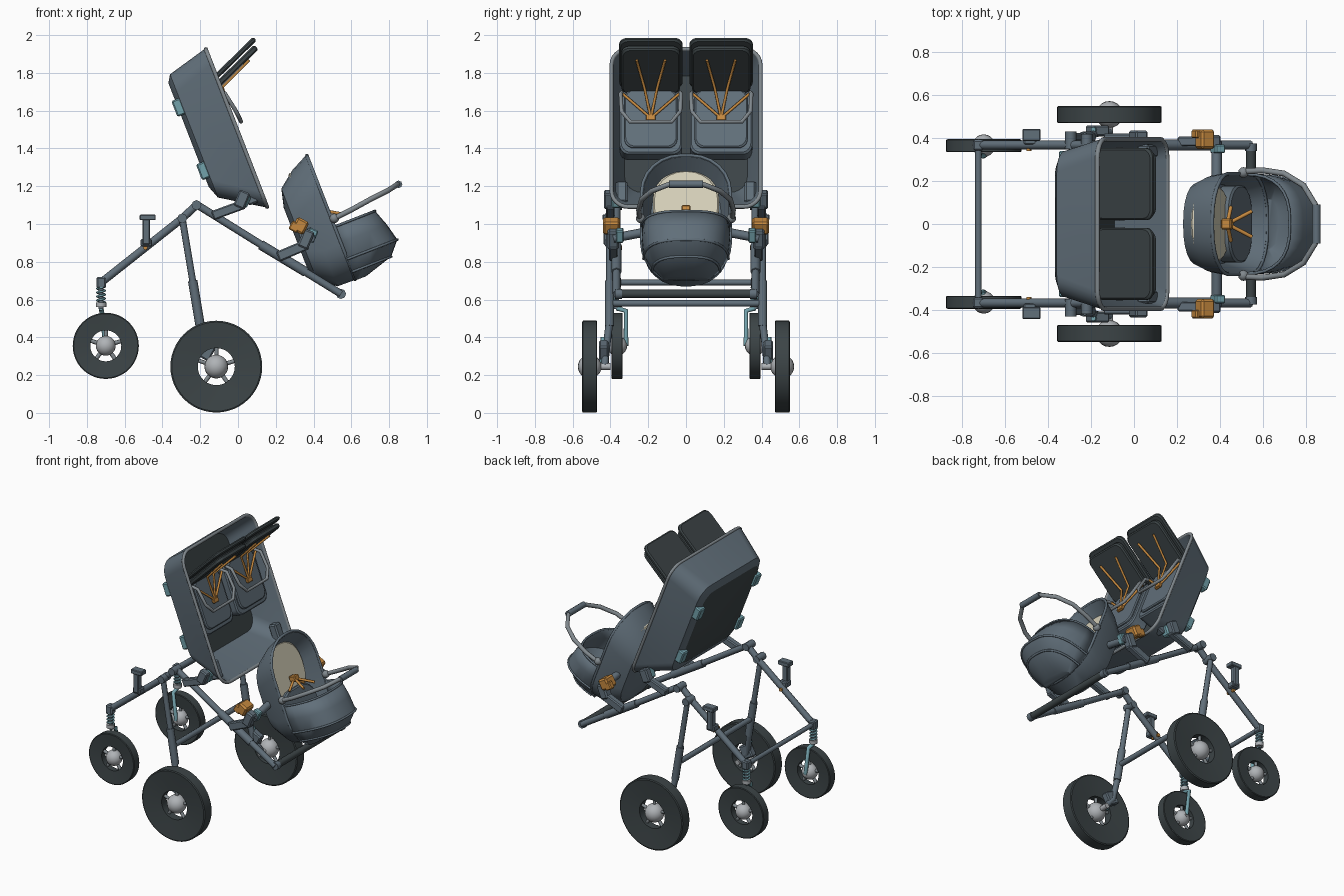
import bpy, bmesh, math
from mathutils import Matrix, Vector

old = bpy.data.objects.get("Cube")
if old:
    bpy.data.objects.remove(old, do_unlink=True)


def material(name, rgb):
    m = bpy.data.materials.new(name)
    m.use_nodes = True
    m.diffuse_color = (*rgb, 1)
    m.node_tree.nodes["Principled BSDF"].inputs["Base Color"].default_value = (*rgb, 1)
    return m


SLATE = material("slate", (0.12, 0.16, 0.195))
DARK = material("charcoal", (0.045, 0.058, 0.062))
METAL = material("light_metal", (0.43, 0.45, 0.47))
GREY = material("mid_grey", (0.22, 0.25, 0.27))
CREAM = material("cream", (0.66, 0.62, 0.48))
ORANGE = material("orange", (0.56, 0.25, 0.05))
TEAL = material("teal", (0.17, 0.36, 0.41))


def finish(name, bm, mats, matrix=Matrix(), smooth=True):
    bmesh.ops.recalc_face_normals(bm, faces=bm.faces)
    me = bpy.data.meshes.new(name)
    bm.to_mesh(me)
    bm.free()
    for m in mats:
        me.materials.append(m)
    ob = bpy.data.objects.new(name, me)
    bpy.context.collection.objects.link(ob)
    ob.matrix_world = matrix
    if smooth:
        bpy.ops.object.select_all(action='DESELECT')
        ob.select_set(True)
        bpy.context.view_layer.objects.active = ob
        bpy.ops.object.shade_smooth_by_angle(angle=math.radians(32))
    return ob


def tube(name, pts, r, mat, closed=False, res=2):
    cu = bpy.data.curves.new(name, 'CURVE')
    cu.dimensions = '3D'
    cu.bevel_depth, cu.bevel_resolution, cu.use_fill_caps = r, res, True
    sp = cu.splines.new('POLY')
    sp.points.add(len(pts) - 1)
    for p, q in zip(sp.points, pts):
        p.co = (*q, 1)
    sp.use_cyclic_u = closed
    cu.materials.append(mat)
    ob = bpy.data.objects.new(name, cu)
    bpy.context.collection.objects.link(ob)
    return ob


def box(name, pos, size, mat, tilt=0.0):
    bm = bmesh.new()
    bmesh.ops.create_cube(bm, size=1, matrix=Matrix.Diagonal((*size, 1)))
    bmesh.ops.bevel(bm, geom=bm.edges[:], offset=min(size) * 0.15, segments=1, affect='EDGES')
    return finish(name, bm, [mat], Matrix.Translation(pos) @ Matrix.Rotation(tilt, 4, 'Y'), False)


def rounded(a0, a1, w, r, z, n=6):
    """Rounded rectangle from a0 to a1 along x and w wide along y."""
    pts = []
    for k, (sx, sy) in enumerate(((1, 1), (-1, 1), (-1, -1), (1, -1))):
        cx = (a1 - r) if sx > 0 else (a0 + r)
        for i in range(n + 1):
            t = math.pi / 2 * (k + i / n)
            pts.append(Vector((cx + r * math.cos(t), sy * (w / 2 - r) + r * math.sin(t), z)))
    return pts


def loft(name, rings, mats, matrix, caps=(True, True), cap_mat=0):
    bm = bmesh.new()
    loops = [[bm.verts.new(p) for p in ring] for ring in rings]
    n = len(loops[0])
    for a, b in zip(loops, loops[1:]):
        for i in range(n):
            bm.faces.new((a[i], a[(i + 1) % n], b[(i + 1) % n], b[i]))
    for use, ring in zip(caps, (loops[0], loops[-1])):
        if use:
            bm.faces.new(ring).material_index = cap_mat
    return finish(name, bm, mats, matrix)


def plate(name, matrix, a0, a1, w, r, z0, z1, mat):
    e = min(0.008, (z1 - z0) / 3)
    return loft(name, [rounded(a0 + e, a1 - e, w - 2 * e, r, z0), rounded(a0, a1, w, r, z0 + e),
                       rounded(a0, a1, w, r, z1 - e), rounded(a0 + e, a1 - e, w - 2 * e, r, z1)],
                [mat], matrix)


def wheel(name, x, y, z, R, w, hole):
    # tyre with shallow dished sides
    prof = [(hole, -w * .7), (R * .9, -w * .95), (R * .97, -w), (R, -w * .9),
            (R, w * .9), (R * .97, w), (R * .9, w * .95), (hole, w * .7)]
    n = 48
    rings = [[Vector((r * math.cos(2 * math.pi * i / n), h, r * math.sin(2 * math.pi * i / n)))
              for i in range(n)] for r, h in prof + prof[:1]]
    ob = loft(name + "_tyre", rings, [DARK], Matrix.Translation((x, y, z)), (False, False))
    bm = bmesh.new()
    bmesh.ops.create_uvsphere(bm, u_segments=20, v_segments=12, radius=hole * .64)
    finish(name + "_hub", bm, [METAL], Matrix.Translation((x, y, z)))
    for k in range(5):
        t = 2 * math.pi * k / 5 + 0.3
        c, s = math.cos(t) * hole, math.sin(t) * hole
        tube(name + "_spoke", [(x + c * .5, y, z + s * .5), (x + c * 1.05, y, z + s * 1.05)], 0.011, GREY)


TILT = 1.2
BOX = Matrix.Translation((-0.172, 0, 1.93)) @ Matrix.Rotation(TILT, 4, 'Y')
COT = Matrix.Translation((0.363, 0, 1.368)) @ Matrix.Rotation(TILT, 4, 'Y')

# large twin-seat tub
loft("tub", [rounded(.10, .69, .60, .08, -.25), rounded(.06, .76, .68, .10, -.225),
             rounded(0, .905, .80, .09, 0), rounded(.015, .89, .77, .08, 0),
             rounded(.08, .74, .65, .09, -.2)], [SLATE, DARK], BOX, cap_mat=1)
tube("tub_rim", [BOX @ p for p in rounded(.005, .90, .79, .09, .0)], 0.011, GREY, True)

# twin seats with backrests, harnesses and bumper bars
for s in (1, -1):
    S = BOX @ Matrix.Translation((0, s * .186, 0))
    plate("seat_base", S, .2, .58, .33, .05, -.15, -.045, SLATE)
    plate("seat_cushion", S, .22, .55, .28, .05, -.05, -.03, SLATE)
    B = Matrix.Translation((-0.17, s * .186, 1.715)) @ Matrix.Rotation(-.775, 4, 'Y')
    plate("backrest_shell", B, 0, .372, .335, .045, -.005, .022, DARK)
    plate("backrest_pad", B, 0, .345, .31, .045, -.045, -.012, DARK)
    buckle = S @ Vector((.39, 0, -.015))
    for t in (1, -1):
        tube("shoulder_strap", [B @ Vector((.27, t * .075, -.052)), B @ Vector((.07, t * .035, -.055)), buckle],
             0.008, ORANGE, res=1)
        tube("waist_strap", [S @ Vector((.25, t * .15, -.02)), buckle], 0.008, ORANGE, res=1)
    box("seat_buckle", buckle, (.02, .05, .03), ORANGE, TILT - math.pi / 2)
    tube("bumper_bar", [S @ Vector(p) for p in ((.24, -.155, -.03), (.26, -.16, .01), (.37, -.155, .03),
         (.43, -.11, .035), (.43, .11, .035), (.37, .155, .03), (.26, .16, .01), (.24, .155, -.03))], 0.011, GREY)
    # clips under the tub and its side mounts
    for a in (.24, .60):
        box("tub_clip", BOX @ Vector((a, s * .31, -.245)), (.09, .06, .05), TEAL, TILT)
    box("tub_latch", (.03, s * .365, 1.125), (.06, .06, .07), TEAL, .4)
    box("tub_mount", (-.05, s * .40, 1.075), (.18, .045, .05), SLATE, -.35)
    box("tub_mount_head", (.02, s * .41, 1.13), (.06, .05, .09), SLATE, .4)
    box("tub_side_block", BOX @ Vector((.80, s * .34, -.06)), (.12, .06, .06), SLATE, TILT)

# small carry cot
loft("cot", [rounded(.22, .58, .26, .12, -.215), rounded(.12, .64, .38, .17, -.19),
             rounded(.05, .71, .45, .2, -.10), rounded(0, .712, .48, .21, 0),
             rounded(.015, .70, .45, .2, 0), rounded(.10, .64, .37, .17, -.13)], [SLATE], COT)
tube("cot_rim", [COT @ p for p in rounded(.005, .71, .47, .21, 0)], 0.009, SLATE, True)
plate("cot_pad", COT, .06, .44, .35, .16, -.13, -.075, CREAM)
plate("cot_blanket", COT, .36, .65, .36, .12, -.13, -.05, SLATE)

# ribbed hood over the foot of the cot
bm = bmesh.new()
arcs = []
for a, h, w in ((.41, .23, .232), (.50, .262, .235), (.594, .285, .225), (.666, .222, .18), (.715, .06, .12)):
    arc = []
    for i in range(17):
        t = math.pi * i / 16
        c = math.cos(t)
        arc.append(Vector((a, w * math.copysign(abs(c) ** .75, c), h * math.sin(t) ** .8)))
    arcs.append(arc)
loops = [[bm.verts.new(p) for p in arc] for arc in arcs]
for p, q in zip(loops, loops[1:]):
    for i in range(16):
        bm.faces.new((p[i], p[i + 1], q[i + 1], q[i]))
bm.faces.new(loops[-1])
hood = finish("cot_hood", bm, [SLATE], COT)
hood.modifiers.new("thickness", 'SOLIDIFY').thickness = 0.008
for k in (0, 2, 3):
    tube("hood_rib", [COT @ p for p in arcs[k]], 0.007, SLATE)

# cot harness and carry handle
buckle = COT @ Vector((.30, 0, -.04))
box("cot_buckle", buckle, (.04, .05, .05), ORANGE, TILT)
for s in (1, -1):
    tube("cot_strap", [buckle, COT @ Vector((.36, s * .06, .06))], 0.009, ORANGE, res=1)
    tube("cot_strap_lower", [buckle, COT @ Vector((.36, s * .08, -.045))], 0.009, ORANGE, res=1)
    bm = bmesh.new()
    bmesh.ops.create_uvsphere(bm, u_segments=12, v_segments=8, radius=.025)
    finish("handle_pivot", bm, [GREY], Matrix.Translation((.51, s * .24, 1.03)))
tube("carry_handle", [(.51, -.245, 1.03), (.60, -.25, 1.075), (.70, -.235, 1.13), (.79, -.18, 1.175),
     (.845, -.09, 1.21), (.845, .09, 1.21), (.79, .18, 1.175), (.70, .235, 1.13), (.60, .25, 1.075),
     (.51, .245, 1.03)], 0.014, GREY)
tube("handle_grip", [(.85, -.09, 1.21), (.85, .09, 1.21)], 0.02, SLATE)

# chassis, mirrored left to right
for s in (1, -1):
    y = s * .368
    tube("rear_rail", [(-.725, y, .69), (-.295, y, 1.03), (-.22, y, 1.10)], 0.021, SLATE)
    tube("front_rail", [(-.23, y, 1.11), (.22, y, .83), (.545, y, .63)], 0.02, SLATE)
    tube("rail_sleeve", [(.12, y, .89), (.36, y, .745)], 0.026, SLATE)
    tube("rail_joint", [(-.22, s * .34, 1.10), (-.22, s * .42, 1.10)], 0.026, SLATE)
    tube("leg_joint", [(-.295, s * .35, 1.03), (-.295, s * .43, 1.03)], 0.026, SLATE)
    tube("rail_pin", [(-.49, s * .34, .875), (-.49, s * .40, .875)], 0.012, ORANGE)
    # accessory post
    box("post", (-.485, s * .415, .965), (.04, .045, .15), SLATE)
    box("post_cap", (-.478, s * .415, 1.035), (.085, .055, .03), SLATE)
    box("post_foot", (-.485, s * .40, .90), (.06, .06, .04), SLATE)
    # large wheel leg
    tube("leg_upper", [(-.295, s * .405, 1.03), (-.235, s * .405, .67)], 0.018, SLATE)
    tube("leg_lower", [(-.24, s * .405, .70), (-.20, s * .405, .46)], 0.025, SLATE)
    tube("leg_fork", [(-.205, s * .405, .48), (-.18, s * .425, .32), (-.115, s * .43, .245)], 0.02, SLATE)
    box("brake_block", (-.17, s * .435, .33), (.08, .05, .09), SLATE, .5)
    tube("brake_lever", [(-.19, s * .44, .40), (-.15, s * .445, .25)], 0.012, TEAL)
    tube("axle", [(-.115, s * .40, .245), (-.115, s * .50, .245)], 0.018, METAL)
    wheel("large_wheel", -.115, s * .51, .245, .243, .04, .098)
    # small sprung wheel
    box("caster_head", (-.725, y, .69), (.05, .05, .06), SLATE)
    tube("caster_stem", [(-.725, y, .68), (-.725, y, .55)], 0.014, SLATE)
    tube("caster_spring", [(-.725 + .021 * math.cos(i * .785), y + .021 * math.sin(i * .785), .585 + i * .0026)
                           for i in range(33)], 0.006, TEAL, res=1)
    tube("caster_collar", [(-.725, y, .585), (-.725, y, .56)], 0.028, METAL)
    tube("caster_fork", [(-.725, y, .555), (-.722, s * .318, .54), (-.70, s * .318, .355)], 0.013, TEAL)
    tube("caster_axle", [(-.70, s * .312, .355), (-.70, s * .38, .355)], 0.014, METAL)
    wheel("small_wheel", -.70, s * .365, .355, .175, .03, .082)
    # cot mount with release grip
    box("cot_mount_arm", (.29, s * .385, .86), (.17, .045, .055), SLATE, -.4)
    tube("cot_mount_bar", [(.385, s * .385, .925), (.385, s * .20, .96)], 0.024, SLATE)
    box("cot_mount_head", (.36, s * .385, .92), (.06, .06, .10), SLATE, .4)
    box("cot_latch", (.39, s * .35, .94), (.05, .04, .07), TEAL, .4)
    box("release_grip", (.33, s * .395, .99), (.07, .09, .075), ORANGE, .5)
    box("release_tab", (.30, s * .42, .985), (.05, .04, .05), ORANGE, .5)
    tube("bar_end", [(.545, s * .34, .63), (.545, s * .375, .63)], 0.027, SLATE)

# cross members
tube("rear_cross_bar", [(-.725, -.37, .69), (-.725, .37, .69)], 0.015, SLATE)
tube("leg_cross_bar", [(-.22, -.40, .58), (-.22, .40, .58)], 0.018, SLATE)
tube("push_bar", [(.545, -.36, .63), (.545, .36, .63)], 0.023, DARK)
